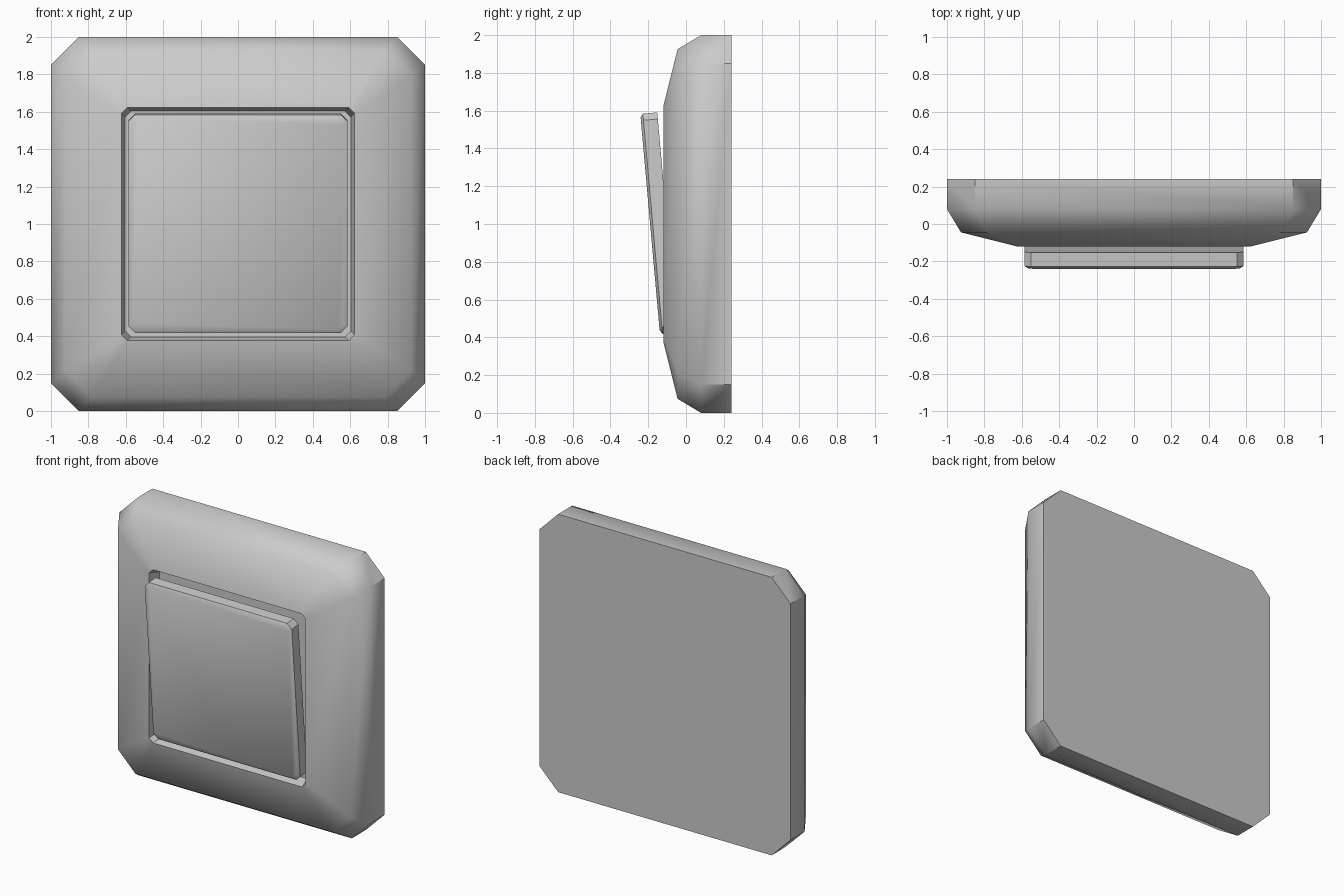
import bpy
import bmesh
import math

cube = bpy.data.objects.get("Cube")
if cube:
    bpy.data.objects.remove(cube, do_unlink=True)

# Single plastic colour
plastic = bpy.data.materials.new("light_grey_plastic")
plastic.use_nodes = True
colour = (0.6, 0.6, 0.6, 1)
plastic.diffuse_color = colour
plastic.node_tree.nodes["Principled BSDF"].inputs["Base Color"].default_value = colour


def clipped_square(half, clip, y):
    """Square in the xz plane with its four corners cut off."""
    c = half - clip
    return [(c, y, half), (half, y, c), (half, y, -c), (c, y, -half),
            (-c, y, -half), (-half, y, -c), (-half, y, c), (-c, y, half)]


def loft(name, rings, location, tilt=0):
    """Skin a stack of clipped squares and cap both ends."""
    bm = bmesh.new()
    loops = [[bm.verts.new(p) for p in clipped_square(*r)] for r in rings]
    for a, b in zip(loops, loops[1:]):
        for i in range(len(a)):
            j = (i + 1) % len(a)
            bm.faces.new((a[i], a[j], b[j], b[i]))
    bm.faces.new(loops[0])
    bm.faces.new(loops[-1])
    bmesh.ops.recalc_face_normals(bm, faces=bm.faces)
    mesh = bpy.data.meshes.new(name)
    bm.to_mesh(mesh)
    bm.free()
    mesh.materials.append(plastic)
    obj = bpy.data.objects.new(name, mesh)
    bpy.context.collection.objects.link(obj)
    obj.location = location
    obj.rotation_euler.x = tilt
    bpy.ops.object.select_all(action="DESELECT")
    obj.select_set(True)
    bpy.context.view_layer.objects.active = obj
    bpy.ops.object.shade_smooth_by_angle(angle=math.radians(40))
    return obj


# Wall frame: back, side wall, outer bevel, sloping face, recess wall and floor
loft("wall_frame", [
    (1.0, 0.15, 0.24),
    (1.0, 0.15, 0.08),
    (0.925, 0.14, -0.045),
    (0.623, 0.03, -0.12),
    (0.603, 0.03, -0.03),
], (0, 0, 1))

# Rocker button: tilted slab with a soft front edge
loft("rocker_button", [
    (0.585, 0.035, 0.09),
    (0.585, 0.035, 0.014),
    (0.565, 0.03, 0),
], (0, -0.19, 1), math.radians(5.1))
